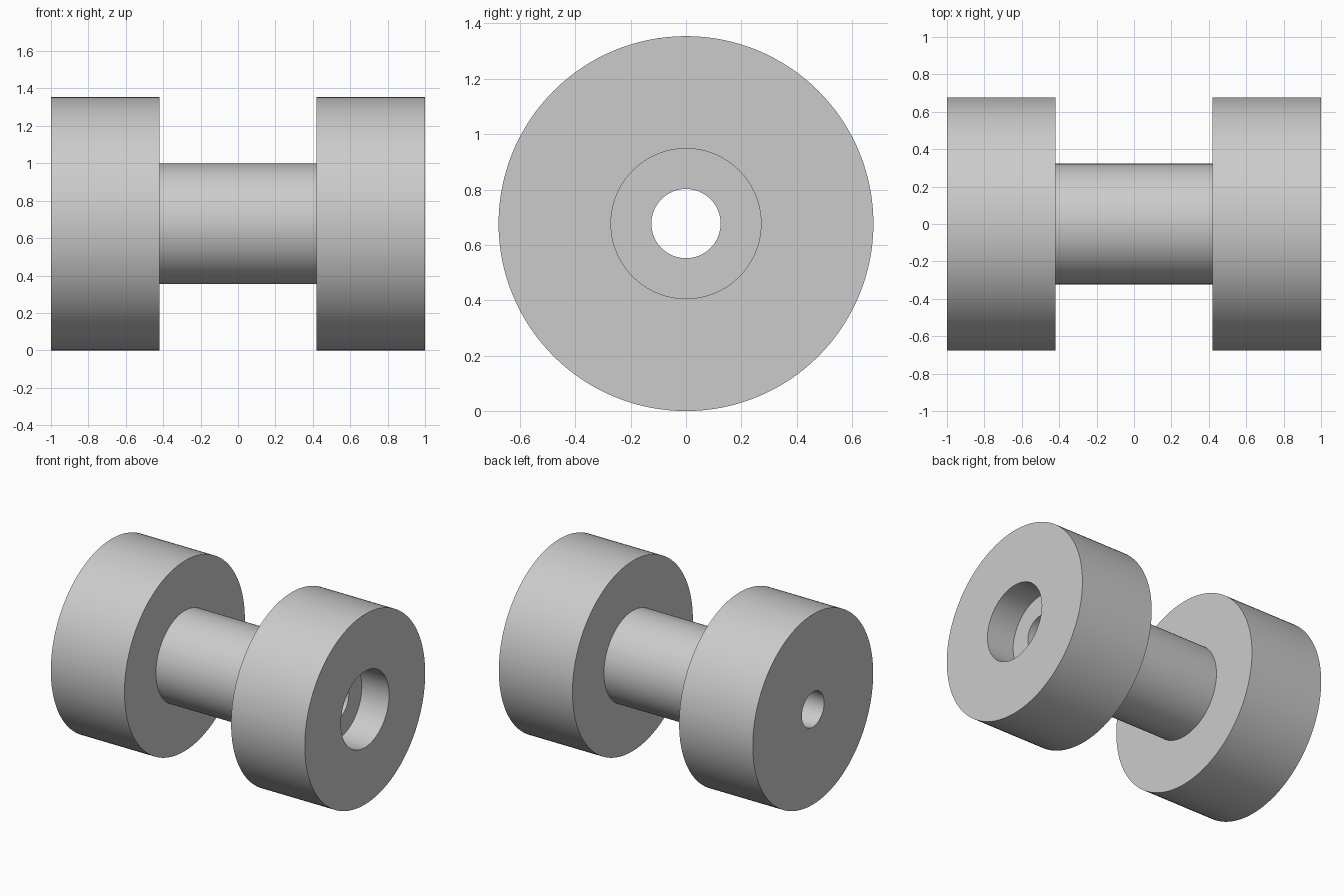
import bpy, bmesh, math
from mathutils import Vector

cube = bpy.data.objects.get("Cube")
if cube:
    bpy.data.objects.remove(cube, do_unlink=True)

# Sizes
RIM, NECK, BORE, POCKET = 0.677, 0.323, 0.125, 0.271
END, SHOULDER, POCKET_DEPTH = 1.0, 0.42, 0.215
SEGMENTS = 128

# Plain grey material
grey = bpy.data.materials.new("light_grey")
grey.use_nodes = True
colour = (0.6, 0.6, 0.6, 1)
grey.diffuse_color = colour
grey.node_tree.nodes["Principled BSDF"].inputs["Base Color"].default_value = colour

# Closed half section (x, radius): two flanges, neck, through bore, pocket in the left end
floor = END - POCKET_DEPTH
section = [(-END, BORE), (-END, RIM), (-SHOULDER, RIM), (-SHOULDER, NECK),
           (SHOULDER, NECK), (SHOULDER, RIM), (END, RIM), (END, POCKET),
           (floor, POCKET), (floor, BORE)]

# Turn the section around the x axis
bm = bmesh.new()
verts = [bm.verts.new((x, 0, r)) for x, r in section]
edges = [bm.edges.new((v, verts[i - 1])) for i, v in enumerate(verts)]
bmesh.ops.spin(bm, geom=verts + edges, cent=Vector(), axis=(1, 0, 0),
               angle=math.tau, steps=SEGMENTS, use_merge=True)
bmesh.ops.remove_doubles(bm, verts=bm.verts, dist=0.0001)
bmesh.ops.recalc_face_normals(bm, faces=bm.faces)
mesh = bpy.data.meshes.new("spool")
bm.to_mesh(mesh)
bm.free()
mesh.materials.append(grey)

# Stand it on the ground with smooth sides and crisp rims
spool = bpy.data.objects.new("spool", mesh)
spool.location.z = RIM
bpy.context.collection.objects.link(spool)
bpy.ops.object.select_all(action='DESELECT')
spool.select_set(True)
bpy.context.view_layer.objects.active = spool
bpy.ops.object.shade_smooth_by_angle(angle=math.radians(30))
